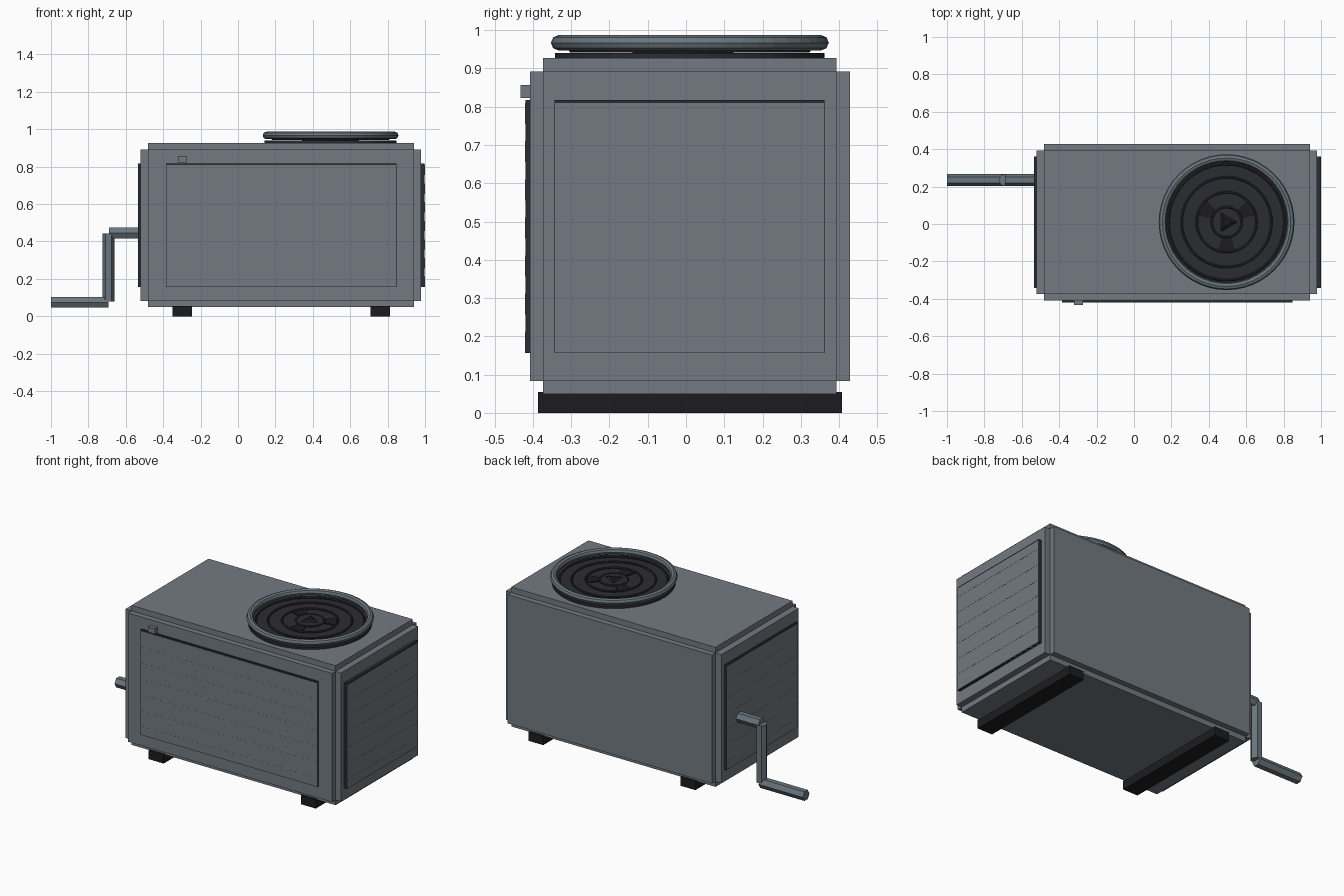
import bpy, bmesh, math
from mathutils import Vector, Matrix

if "Cube" in bpy.data.objects:
    bpy.data.objects.remove(bpy.data.objects["Cube"])


def material(name, rgb):
    m = bpy.data.materials.new(name)
    m.diffuse_color = (*rgb, 1)
    m.use_nodes = True
    m.node_tree.nodes["Principled BSDF"].inputs["Base Color"].default_value = m.diffuse_color
    return m


BODY = material("grey casing", (0.17, 0.195, 0.22))
METAL = material("blue grey metal", (0.145, 0.18, 0.205))
DARK = material("dark grey", (0.024, 0.025, 0.031))
BLACK = material("near black", (0.012, 0.012, 0.015))


def finish(name, bm, mat):
    bmesh.ops.recalc_face_normals(bm, faces=bm.faces)
    me = bpy.data.meshes.new(name)
    bm.to_mesh(me)
    bm.free()
    me.materials.append(mat)
    ob = bpy.data.objects.new(name, me)
    bpy.context.collection.objects.link(ob)
    return ob


def add_box(bm, lo, hi):
    lo, hi = Vector(lo), Vector(hi)
    mat = Matrix.Translation((lo + hi) / 2) @ Matrix.Diagonal((*(hi - lo), 1))
    bmesh.ops.create_cube(bm, size=1, matrix=mat)


def boxes(name, mat, *spans):
    bm = bmesh.new()
    for lo, hi in spans:
        add_box(bm, lo, hi)
    return finish(name, bm, mat)


def cylinder(name, mat, centre, r1, r2, depth, sides, rot=None):
    bm = bmesh.new()
    m = Matrix.Translation(centre) @ (rot or Matrix.Identity(4))
    bmesh.ops.create_cone(bm, cap_ends=True, segments=sides, radius1=r1,
                          radius2=r2, depth=depth, matrix=m)
    return finish(name, bm, mat)


def ring(name, mat, centre, major, minor, seg, minor_seg):
    bpy.ops.mesh.primitive_torus_add(location=centre, major_radius=major, minor_radius=minor,
                                     major_segments=seg, minor_segments=minor_seg)
    ob = bpy.context.object
    ob.name = name
    ob.data.materials.append(mat)
    return ob


# Casing: three crossing slabs give the stepped edges
boxes("casing", BODY,
      ((-0.48, -0.373, 0.05), (0.94, 0.393, 0.927)),
      ((-0.522, -0.373, 0.083), (0.978, 0.393, 0.892)),
      ((-0.48, -0.408, 0.083), (0.94, 0.428, 0.892)))

# Feet
for side, x in (("left", -0.298), ("right", 0.76)):
    boxes(side + "_foot", BLACK, ((x - 0.052, -0.387, 0), (x + 0.052, 0.407, 0.055)))


# Slatted panels: dark backing with overlapping slats on three sides
def panel(name, axis, face, depth, a, b):
    def span(near, far, a, b, z0, z1):
        n, f = sorted((near, far))
        if axis == "x":
            return (n, a, z0), (f, b, z1)
        return (a, n, z0), (b, f, z1)
    inside = face - 0.01 * (1 if depth > 0 else -1)
    boxes(name + "_backing", DARK, span(inside, face + depth * 0.9, a, b, 0.157, 0.818))
    slats = [span(inside, face + depth * (1 - 0.04 * (i % 2)), a + 0.001, b - 0.001,
                  0.157 + 0.0498 * i, 0.157 + 0.0498 * i + 0.055) for i in range(13)]
    boxes(name + "_slats", BODY, *slats)


panel("right_panel", "x", 0.978, 0.021, -0.343, 0.362)
panel("left_panel", "x", -0.522, -0.013, -0.343, 0.362)
panel("front_panel", "y", -0.408, -0.012, -0.386, 0.847)

# Small latch
boxes("latch", BODY, ((-0.322, -0.432, 0.823), (-0.274, -0.40, 0.857)))

# Hexagonal crank
along_x = Matrix.Rotation(math.pi / 2, 4, "Y")
up_z = Matrix.Rotation(math.pi / 2, 4, "Z")
Y = 0.235
cylinder("crank_shaft", METAL, (-0.595, Y, 0.445), 0.033, 0.033, 0.19, 6, along_x)
cylinder("crank_arm", METAL, (-0.692, Y, 0.262), 0.033, 0.033, 0.364, 6, up_z)
cylinder("crank_handle", METAL, (-0.846, Y, 0.075), 0.033, 0.033, 0.308, 6, along_x)

# Fan: dark disc, rim, guard rings, hub and blades
C = Vector((0.495, 0.01, 0))
cylinder("fan_disc", DARK, C + Vector((0, 0, 0.928)), 0.352, 0.352, 0.024, 48)
ring("fan_rim", METAL, C + Vector((0, 0, 0.967)), 0.343, 0.02, 48, 8)
for i, r in enumerate((0.31, 0.24, 0.16, 0.08)):
    ring("guard_ring_%d" % (i + 1), DARK, C + Vector((0, 0, 0.947)), r, 0.006, 48, 6)
cylinder("fan_hub", DARK, C + Vector((0, 0, 0.943)), 0.075, 0.075, 0.012, 24)
cylinder("hub_cap", BLACK, C + Vector((0, 0, 0.954)), 0.06, 0.03, 0.012, 3,
         Matrix.Rotation(-math.pi / 2, 4, "Z"))

bm = bmesh.new()
for deg in (30, 150, 270):
    rot = Matrix.Translation(C) @ Matrix.Rotation(math.radians(deg), 4, "Z")
    outline = [(0.06, -0.02), (0.15, -0.045), (0.15, 0.045), (0.06, 0.02)]
    f = bm.faces.new([bm.verts.new(rot @ Vector((x, y, 0.938))) for x, y in outline])
    top = bmesh.ops.extrude_face_region(bm, geom=[f])
    for v in top["geom"]:
        if isinstance(v, bmesh.types.BMVert):
            v.co.z += 0.008
finish("fan_blades", bm, BLACK)
